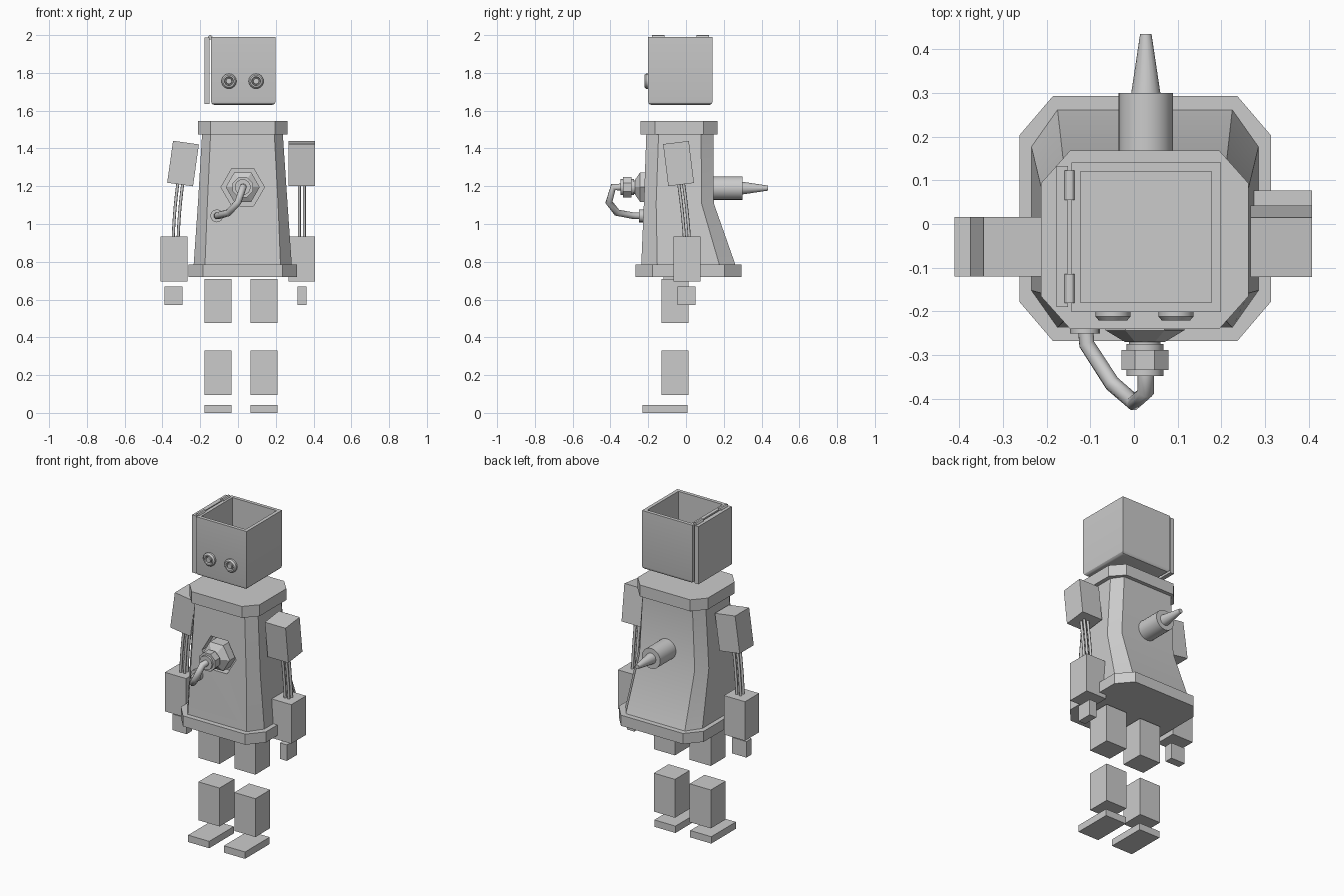
import bpy, bmesh, math
from mathutils import Vector, Matrix

if "Cube" in bpy.data.objects:
    bpy.data.objects.remove(bpy.data.objects["Cube"])

grey = bpy.data.materials.new("plain_grey")
grey.diffuse_color = (0.6, 0.6, 0.6, 1)
grey.use_nodes = True
grey.node_tree.nodes["Principled BSDF"].inputs["Base Color"].default_value = grey.diffuse_color


def finish(name, bm, smooth=False):
    bmesh.ops.recalc_face_normals(bm, faces=bm.faces[:])
    me = bpy.data.meshes.new(name)
    bm.to_mesh(me)
    bm.free()
    me.materials.append(grey)
    ob = bpy.data.objects.new(name, me)
    bpy.context.collection.objects.link(ob)
    if smooth:
        bpy.ops.object.select_all(action='DESELECT')
        ob.select_set(True)
        bpy.context.view_layer.objects.active = ob
        bpy.ops.object.shade_smooth_by_angle(angle=math.radians(30))
    return ob


def box(name, x, y, z, rot=None):
    """Box from (min, max) ranges, optionally rotated (angle, axis) about its centre."""
    c = Vector([(a + b) / 2 for a, b in (x, y, z)])
    size = [b - a for a, b in (x, y, z)]
    m = Matrix.Translation(c)
    if rot:
        m = m @ Matrix.Rotation(math.radians(rot[0]), 4, rot[1])
    bm = bmesh.new()
    bmesh.ops.create_cube(bm, size=1, matrix=m @ Matrix.Diagonal((*size, 1)))
    return finish(name, bm)


def loft(name, rings, smooth=False):
    """Skin a list of equal-length point rings and cap both ends."""
    bm = bmesh.new()
    vs = [[bm.verts.new(p) for p in r] for r in rings]
    n = len(vs[0])
    for a, b in zip(vs, vs[1:]):
        for i in range(n):
            j = (i + 1) % n
            bm.faces.new((a[i], a[j], b[j], b[i]))
    bm.faces.new(vs[0])
    bm.faces.new(vs[-1])
    return finish(name, bm, smooth)


def octagon(z, x0, x1, y0, y1, cx, cy):
    """Rectangle with chamfered corners at height z."""
    return [(x0 + cx, y0, z), (x1 - cx, y0, z), (x1, y0 + cy, z), (x1, y1 - cy, z),
            (x1 - cx, y1, z), (x0 + cx, y1, z), (x0, y1 - cy, z), (x0, y0 + cy, z)]


def turned(name, x, z, profile, sides, smooth=False, phase=0.0):
    """Lathe along y from (y, radius) pairs."""
    return loft(name, [[(x + r * math.cos(math.tau * i / sides + phase), y,
                         z + r * math.sin(math.tau * i / sides + phase))
                        for i in range(sides)] for y, r in profile], smooth)


def tube(name, pts, r, spline='POLY'):
    """Round tube along a path."""
    cu = bpy.data.curves.new(name, 'CURVE')
    cu.dimensions = '3D'
    cu.bevel_depth = r
    cu.bevel_resolution = 2
    cu.use_fill_caps = True
    cu.materials.append(grey)
    sp = cu.splines.new(spline)
    sp.points.add(len(pts) - 1)
    for p, co in zip(sp.points, pts):
        p.co = (*co, 1)
    if spline == 'NURBS':
        sp.order_u = 3
        sp.use_endpoint_u = True
        sp.resolution_u = 4
    ob = bpy.data.objects.new(name, cu)
    bpy.context.collection.objects.link(ob)
    return ob


# Open head: bevelled underside, walls and floor inside
bm = bmesh.new()
bmesh.ops.create_cube(bm, size=1, matrix=Matrix.Translation((0.028, -0.03, 1.81))
                      @ Matrix.Diagonal((0.342, 0.342, 0.36, 1)))
low = [e for e in bm.edges if all(v.co.z < 1.7 for v in e.verts)]
bmesh.ops.bevel(bm, geom=low, offset=0.02, segments=3, profile=0.5, affect='EDGES')
top = max(bm.faces, key=lambda f: f.calc_center_median().z)
bmesh.ops.inset_individual(bm, faces=[top], thickness=0.03)
ext = bmesh.ops.extrude_discrete_faces(bm, faces=[top])['faces']
bmesh.ops.translate(bm, vec=(0, 0, -0.32), verts=list(ext[0].verts))
finish("head", bm, True)

# Opened lid hanging on the side, with its hinges
box("lid", (-0.177, -0.151), (-0.19, 0.133), (1.635, 1.988))
for i, y in enumerate((0.055, -0.181)):
    turned(f"hinge_{i}", -0.147, 1.988, [(y, 0.012), (y + 0.067, 0.012)], 12, True)

# Ringed eyes with a centre stud
for side, x in (("left", -0.048), ("right", 0.096)):
    turned(f"{side}_eye", x, 1.756, [(-0.19, 0.04), (-0.212, 0.04), (-0.221, 0.032),
                                     (-0.221, 0.024), (-0.206, 0.021), (-0.206, 0.017),
                                     (-0.22, 0.015)], 16, True)

# Torso with collar and hem
body = loft("torso", [octagon(0.78, -0.235, 0.285, -0.237, 0.263, 0.06, 0.085),
                      octagon(1.11, -0.212, 0.262, -0.223, 0.147, 0.05, 0.065),
                      octagon(1.48, -0.19, 0.237, -0.21, 0.145, 0.045, 0.065)], True)
loft("collar", [octagon(z, -0.213, 0.262, -0.24, 0.168, 0.067, 0.075) for z in (1.475, 1.545)])
loft("hem", [octagon(z, -0.262, 0.313, -0.268, 0.293, 0.077, 0.09) for z in (0.72, 0.785)])

# Hexagonal socket cut in the chest
cutter = turned("socket_cutter", 0.025, 1.195, [(-0.35, 0.115), (-0.175, 0.115)], 6)
cutter.hide_render = True
cutter.hide_viewport = True
mod = body.modifiers.new("socket", 'BOOLEAN')
mod.operation = 'DIFFERENCE'
mod.object = cutter

# Valve plug, nut, hose and hose flange
turned("valve_plug", 0.025, 1.195, [(-0.17, 0.09), (-0.243, 0.09), (-0.27, 0.045)], 6)
turned("valve_neck", 0.025, 1.195, [(-0.26, 0.036), (-0.29, 0.036)], 16, True)
turned("valve_nut", 0.025, 1.195, [(-0.288, 0.058), (-0.334, 0.058)], 8, phase=math.pi / 8)
turned("valve_cap", 0.025, 1.195, [(-0.275, 0.042), (-0.348, 0.042)], 16, True)
tube("hose", [(0.027, -0.34, 1.195), (0.027, -0.385, 1.195), (0.0, -0.408, 1.115),
              (-0.05, -0.365, 1.06), (-0.108, -0.275, 1.043), (-0.112, -0.22, 1.043)], 0.019)
turned("hose_flange", -0.112, 1.043, [(-0.22, 0.034), (-0.25, 0.034)], 16, True)

# Spout on the back
turned("spout_base", 0.027, 1.19, [(0.13, 0.062), (0.3, 0.062)], 24, True)
turned("spout_tip", 0.027, 1.19, [(0.295, 0.034), (0.435, 0.013)], 16, True)

# Left arm swings sideways, right arm swings forward
box("left_upper_arm", (-0.36, -0.222), (-0.12, 0.016), (1.208, 1.432), (8, 'Y'))
box("left_forearm", (-0.411, -0.268), (-0.12, 0.016), (0.695, 0.934))
box("left_hand", (-0.39, -0.294), (-0.077, -0.027), (0.57, 0.668))
box("right_upper_arm", (0.267, 0.407), (-0.108, 0.029), (1.208, 1.432), (7, 'X'))
box("right_forearm", (0.267, 0.407), (-0.066, 0.077), (0.695, 0.934))
box("right_hand", (0.315, 0.363), (-0.045, 0.05), (0.57, 0.668))

# Bent rods joining upper arm and forearm
for i, (a, b) in enumerate(((-1, -1), (-1, 1), (1, -1), (1, 1))):
    dx, dy = a * 0.013, b * 0.013
    tube(f"left_arm_rod_{i}", [(-0.302 + dx, -0.052 + dy, 1.24), (-0.325 + dx, -0.052 + dy, 1.08),
                               (-0.33 + dx, -0.052 + dy, 0.92)], 0.008, 'NURBS')
    tube(f"right_arm_rod_{i}", [(0.338 + dx, -0.03 + dy, 1.24), (0.338 + dx, -0.005 + dy, 1.08),
                                (0.338 + dx, 0.005 + dy, 0.92)], 0.008, 'NURBS')

# Legs in separate blocks
for side, x in (("left", (-0.177, -0.034)), ("right", (0.066, 0.209))):
    box(f"{side}_thigh", x, (-0.13, 0.013), (0.477, 0.71))
    box(f"{side}_shin", x, (-0.13, 0.013), (0.095, 0.33))
    box(f"{side}_foot", x, (-0.23, 0.008), (0.0, 0.042))
